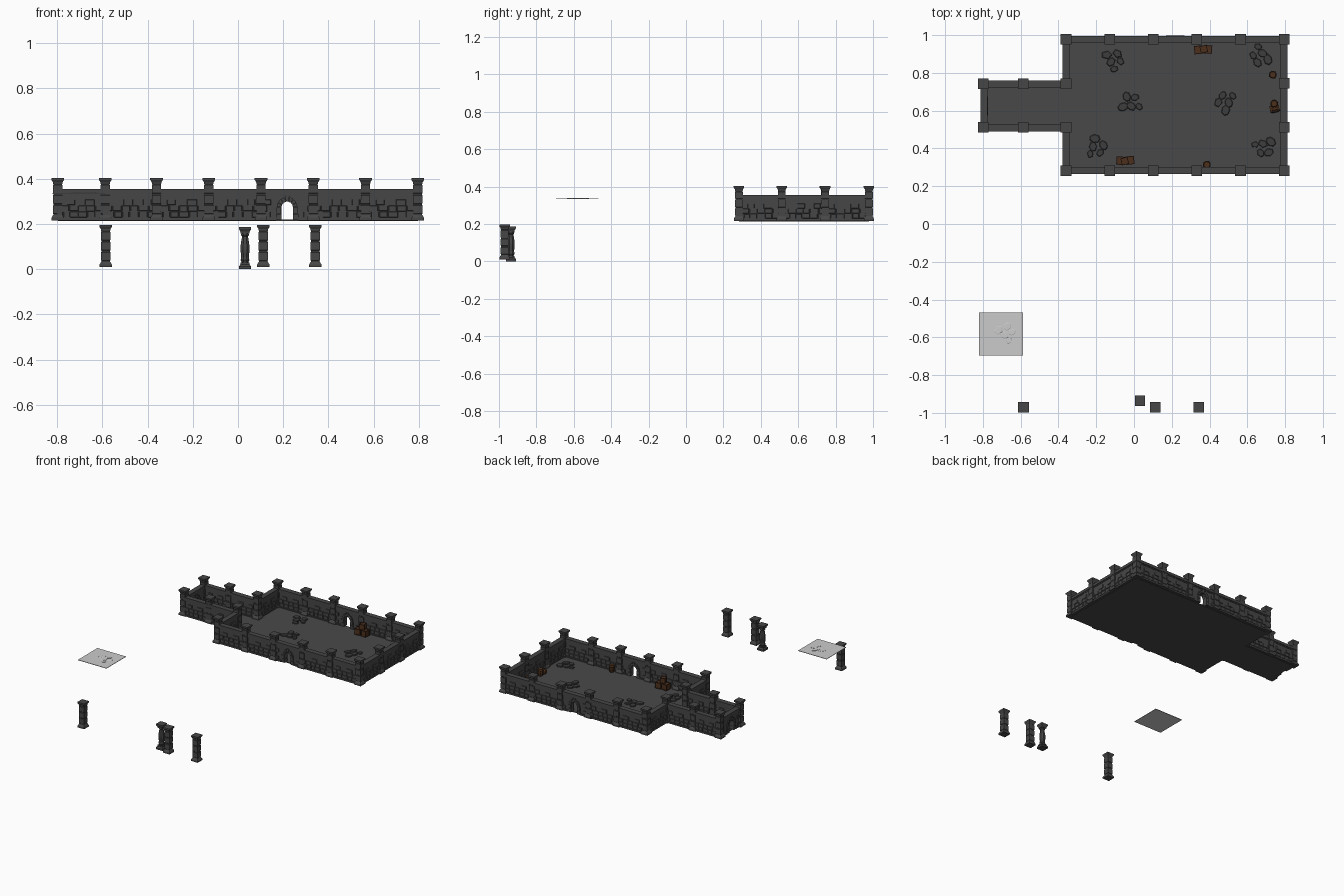
import bpy, bmesh, random
from math import pi, sin, cos, sqrt, atan2, radians
from mathutils import Matrix, Vector

if "Cube" in bpy.data.objects:
    bpy.data.objects.remove(bpy.data.objects["Cube"])

random.seed(4)
T = Matrix.Translation
Z0 = 0.217  # floor level


def material(name, rgb):
    m = bpy.data.materials.new(name)
    m.diffuse_color = (*rgb, 1)
    m.use_nodes = True
    m.node_tree.nodes["Principled BSDF"].inputs["Base Color"].default_value = m.diffuse_color
    return m


STONE = material("dark_stone", (0.062, 0.062, 0.062))
FLOOR = material("floor_stone", (0.066, 0.066, 0.066))
RUBBLE = material("rubble_stone", (0.048, 0.048, 0.048))
WOOD = material("wood", (0.075, 0.03, 0.012))
IRON = material("dark_wood", (0.035, 0.015, 0.008))


def loft(bm, profile, sides=4, mat=Matrix(), slot=0):
    """Stack of regular rings (half_width, z), capped at both ends."""
    k, off = (sqrt(2), pi / 4) if sides == 4 else (1, pi / sides)
    rings = [[bm.verts.new(mat @ Vector((r * k * cos(off + 2 * pi * i / sides),
                                         r * k * sin(off + 2 * pi * i / sides), z)))
              for i in range(sides)] for r, z in profile]
    faces = [bm.faces.new(rings[0][::-1]), bm.faces.new(rings[-1])]
    for a, b in zip(rings, rings[1:]):
        for i in range(sides):
            j = (i + 1) % sides
            faces.append(bm.faces.new((a[i], a[j], b[j], b[i])))
    for f in faces:
        f.material_index = slot


def box(bm, c, s, mat=Matrix(), slot=0):
    loft(bm, [(.5, -.5), (.5, .5)], 4, mat @ T(c) @ Matrix.Diagonal((*s, 1)), slot)


def prism(bm, pts, t):
    """Outline in x-z, extruded to +-t in y."""
    a = [bm.verts.new((x, -t, z)) for x, z in pts]
    b = [bm.verts.new((x, t, z)) for x, z in pts]
    bm.faces.new(a)
    bm.faces.new(b[::-1])
    for i in range(len(pts)):
        j = (i + 1) % len(pts)
        bm.faces.new((a[j], a[i], b[i], b[j]))


def mesh(name, bm, *mats):
    bmesh.ops.recalc_face_normals(bm, faces=bm.faces)
    me = bpy.data.meshes.new(name)
    bm.to_mesh(me)
    bm.free()
    for m in mats:
        me.materials.append(m)
    return me


def place(name, me, loc=(0, 0, 0), rot=0, sx=1):
    o = bpy.data.objects.new(name, me)
    o.location, o.rotation_euler, o.scale = loc, (0, 0, rot), (sx, 1, 1)
    bpy.context.collection.objects.link(o)
    return o


# Square block pillar
bm = bmesh.new()
loft(bm, [(.027, 0), (.027, .012), (.019, .026), (.019, .16), (.021, .163),
          (.021, .168), (.028, .179), (.028, .187)])
for i in range(3):
    z = .027 + i * .045
    loft(bm, [(.018, z), (.0205, z + .003), (.0205, z + .039), (.018, z + .042)])
PILLAR = mesh("pillar", bm, STONE)

# Turned pillar: square ends, waisted octagonal shaft
bm = bmesh.new()
loft(bm, [(.027, 0), (.027, .012), (.02, .022), (.02, .03)])
loft(bm, [(.016, .03), (.021, .04), (.018, .055), (.022, .085), (.022, .1),
          (.017, .13), (.014, .145), (.02, .152), (.016, .16)], 8)
loft(bm, [(.019, .158), (.02, .166), (.027, .177), (.027, .186)])
TURNED = mesh("turned_pillar", bm, STONE)


def wall(name, door):
    bm = bmesh.new()
    L, r, spring, t = .1155, .026, .057, .012
    if door:
        arch = [(r * cos(a), spring + r * sin(a)) for a in [pi * i / 8 for i in range(9)]]
        prism(bm, [(-L, 0), (-L, .12), (L, .12), (L, 0), (r, 0)] + arch + [(-r, 0)], t)
        # jamb blocks and voussoirs
        for s in (-1, 1):
            for k in range(2):
                box(bm, (s * .037, 0, .0145 + k * .028), (.024 - k * .003, .038, .026))
        for k in range(7):
            a, b = pi * (k + .06) / 7, pi * (k + .94) / 7
            R = .052 if k == 3 else .046
            prism(bm, [(q * cos(w), spring + q * sin(w))
                       for q, w in ((r - .001, a), (R, a), (R, b), (r - .001, b))], .019)
    else:
        box(bm, (0, 0, .06), (2 * L, 2 * t, .12))
    # plinth and coping
    for s in ((-1, 1) if door else (0,)):
        w = L - .05 if door else 2 * L
        box(bm, (s * (.05 + L) / 2, 0, .005), (w, .036, .012))
    box(bm, (0, 0, .114), (2 * L, .029, .008))
    box(bm, (0, 0, .128), (2 * L, .037, .02))
    # raised bricks on both faces
    for row in range(3):
        x = -L + random.uniform(-.01, .01)
        while x < L - .015:
            w = random.uniform(.03, .05)
            cx, h = x + w / 2, random.uniform(.022, .026)
            x += w
            if door and abs(cx) < .05 + w / 2 or row == 2 and random.random() < .45:
                continue
            m = T((cx, 0, .025 + row * .027)) @ Matrix.Rotation(pi / 2, 4, 'X')
            m = m @ Matrix.Diagonal((w / 2 - .0012, h / 2, 1, 1))
            loft(bm, [(.9, -.0165), (1, -.013), (1, .013), (.9, .0165)], 4, m)
    return mesh(name, bm, STONE)


WALLS = [wall("wall_panel_a", False), wall("wall_panel_b", False)]
DOOR = wall("door_wall", True)


def run(name, pts, doors=()):
    for i, (a, b) in enumerate(zip(pts, pts[1:])):
        dx, dy = b[0] - a[0], b[1] - a[1]
        me = DOOR if i in doors else WALLS[i % 2]
        place(name, me, ((a[0] + b[0]) / 2, (a[1] + b[1]) / 2, Z0),
              atan2(dy, dx), sqrt(dx * dx + dy * dy) / .231)


# Room and corridor walls
XS = [-.36 + .231 * i for i in range(6)]
YS = [.283, .512, .745, .978]
run("back_wall", [(x, YS[3]) for x in XS], (2,))
run("front_wall", [(x, YS[0]) for x in XS], (2,))
run("right_wall", [(XS[5], y) for y in YS])
run("left_wall", [(XS[0], YS[0]), (XS[0], YS[1])])
run("left_wall", [(XS[0], YS[2]), (XS[0], YS[3])])
CX = [-.797, -.587, -.36]
run("corridor_back_wall", [(x, .742) for x in CX])
run("corridor_front_wall", [(x, .508) for x in CX])
run("corridor_end_wall", [(-.793, .508), (-.793, .742)], (0,))

# Pillars at every wall joint
spots = {(x, y) for x in XS for y in (YS[0], YS[3])} | {(XS[5], y) for y in YS}
spots |= {(x, y) for x in CX for y in (.742, .512)}
for x, y in sorted(spots):
    place("wall_pillar", PILLAR, (x, y, .216))

# Loose pillars in front
for x in (-.585, .112, .342):
    place("loose_pillar", PILLAR, (x, -.97, .009))
place("loose_turned_pillar", TURNED, (.031, -.936, 0))

# Floor
bm = bmesh.new()
box(bm, (.2175, .63, Z0), (1.155, .695, .006))
box(bm, (-.578, .626, Z0), (.436, .236, .006))
place("floor", mesh("floor", bm, FLOOR))


def rubble(name, loc, rot, h, mat, scale=1):
    bm = bmesh.new()
    for x, y, r in ((-.035, .025, .027), (.022, .032, .025), (-.012, -.012, .025),
                    (.038, -.008, .022), (.005, -.05, .02)):
        n = random.choice((5, 6, 7))
        m = T((x * scale, y * scale, 0)) @ Matrix.Rotation(random.random() * 6, 4, 'Z')
        m = m @ Matrix.Diagonal((1.1 * scale, .85 * scale, 1, 1))
        loft(bm, [(r, 0), (r, h * .6), (r * .85, h)], n, m)
    place(name, mesh(name, bm, *mat), loc, rot)


# Flat stone rubble on the floor
for i, (x, y) in enumerate(((-.11, .87), (-.02, .64), (.485, .645), (.67, .89), (.69, .41), (-.2, .41))):
    rubble("rubble", (x, y, Z0 + .002), i * 1.1, .009, [RUBBLE])

# Separate plain tile with low stones
bm = bmesh.new()
box(bm, (-.7035, -.582, .335), (.233, .228, .003))
place("loose_tile", mesh("loose_tile", bm))
rubble("tile_stones", (-.68, -.575, .336), .3, .003, [], .9)


def crate(bm, c, s, rot):
    m = T(c) @ Matrix.Rotation(rot, 4, 'Z')
    box(bm, (0, 0, s / 2), (s * .92, s * .92, s * .92), m)
    e, b = s / 2 - s * .06, s * .12
    for i in (-1, 1):
        for j in (-1, 1):
            box(bm, (i * e, j * e, s / 2), (b, b, s), m, 1)
            for z in (s * .06, s * .94):
                box(bm, (0, i * e, z), (s * .76, b, b), m, 1) if j > 0 else \
                    box(bm, (i * e, 0, z), (b, s * .76, b), m, 1)


# Crate stacks
for x, y, a in ((.365, .922, 0), (-.045, .337, pi)):
    bm = bmesh.new()
    crate(bm, (-.024, 0, 0), .044, .1)
    crate(bm, (.026, .002, 0), .044, -.08)
    crate(bm, (.004, .004, .044), .038, .25)
    place("crate_stack", mesh("crate_stack", bm, WOOD, IRON), (x, y, Z0 + .003), a)

# Barrels with hoops, one lying down
bm = bmesh.new()
loft(bm, [(.016, 0), (.0195, .012), (.021, .025), (.0195, .038), (.016, .05)], 10)
for z in (.01, .036):
    loft(bm, [(.0205, z), (.0205, z + .005)], 10, Matrix(), 1)
BARREL = mesh("barrel", bm, WOOD, IRON)
for x, y in ((.735, .79), (.742, .637), (.386, .314)):
    place("barrel", BARREL, (x, y, Z0 + .003))
o = place("fallen_barrel", BARREL, (.72, .605, Z0 + .024))
o.rotation_euler = (0, radians(90), radians(12))
